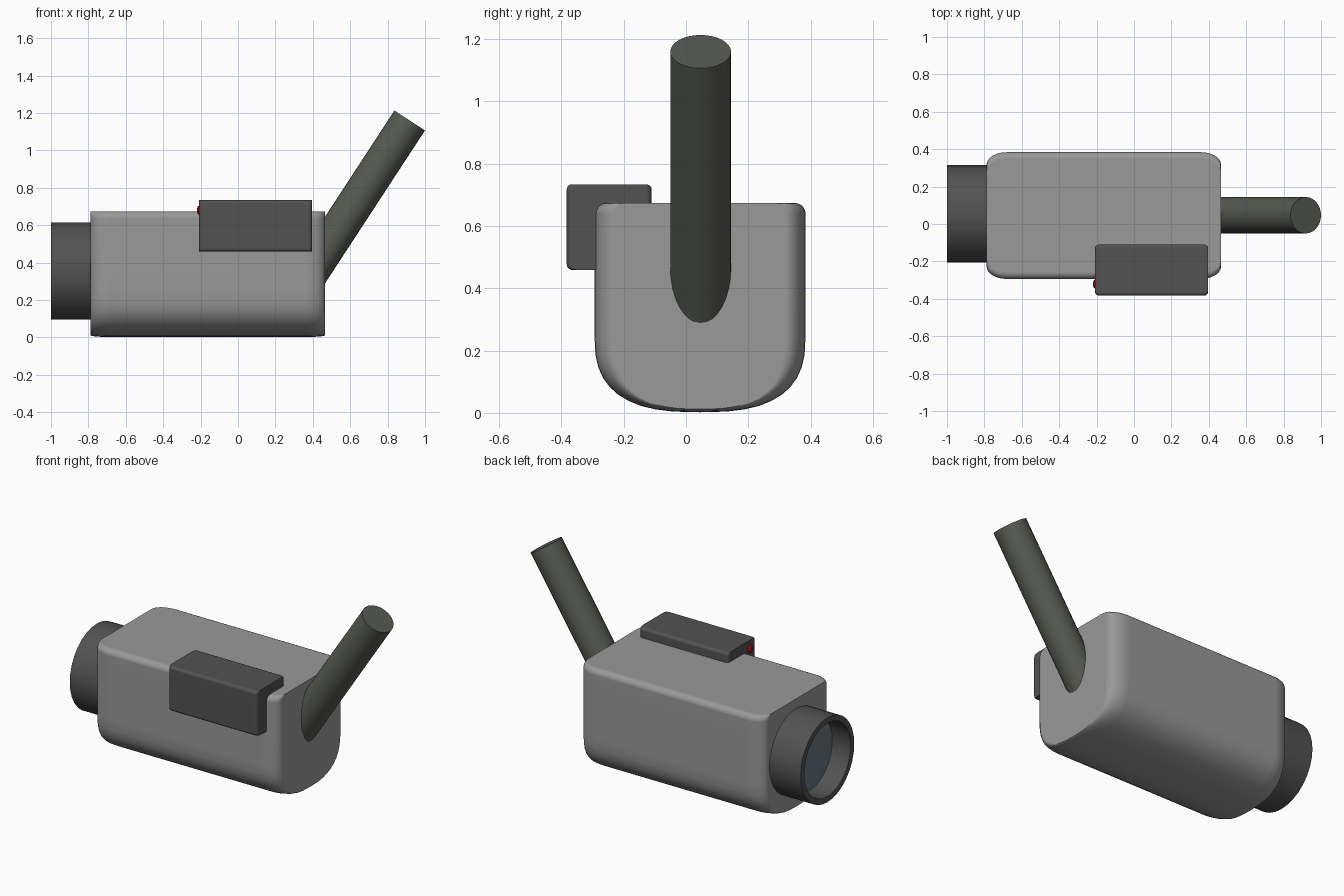
import bpy, bmesh
from math import sin, cos, pi, radians
from mathutils import Vector

if "Cube" in bpy.data.objects:
    bpy.data.objects.remove(bpy.data.objects["Cube"])


def material(name, rgb):
    m = bpy.data.materials.new(name)
    m.diffuse_color = (*rgb, 1)
    m.use_nodes = True
    m.node_tree.nodes["Principled BSDF"].inputs["Base Color"].default_value = m.diffuse_color
    return m


BODY = material("body_grey", (0.32, 0.32, 0.32))
DARK = material("dark_grey", (0.085, 0.085, 0.085))
OLIVE = material("handle_grey", (0.095, 0.102, 0.085))
GLASS = material("glass_blue", (0.14, 0.19, 0.23))
RED = material("red", (0.6, 0.0, 0.01))


def finish(name, bm, mat, angle=35):
    bmesh.ops.recalc_face_normals(bm, faces=bm.faces)
    me = bpy.data.meshes.new(name)
    bm.to_mesh(me)
    bm.free()
    ob = bpy.data.objects.new(name, me)
    bpy.context.collection.objects.link(ob)
    me.materials.append(mat)
    bpy.ops.object.select_all(action='DESELECT')
    bpy.context.view_layer.objects.active = ob
    ob.select_set(True)
    bpy.ops.object.shade_smooth_by_angle(angle=radians(angle))
    ob.modifiers.new("weighted", 'WEIGHTED_NORMAL').keep_sharp = True
    return ob


def bridge(bm, a, b):
    for i in range(len(a)):
        j = (i + 1) % len(a)
        bm.faces.new((a[i], a[j], b[j], b[i]))


def arc(cy, cz, r, a0, a1, n=5):
    return [(cy + r * cos(radians(a0 + (a1 - a0) * i / n)),
             cz + r * sin(radians(a0 + (a1 - a0) * i / n))) for i in range(n + 1)]


def loft(name, mat, x0, x1, yc, w, rx, ry, section, n=6):
    """Sweep section(half_width, inset) along x, rounding the plan corners."""
    steps = [(rx * (1 - cos(pi / 2 * i / n)), ry * (1 - sin(pi / 2 * i / n)))
             for i in range(n + 1)]
    stations = [(x0 + d, s) for d, s in steps] + [(x1 - d, s) for d, s in reversed(steps)]
    bm = bmesh.new()
    rings = [[bm.verts.new((x, yc + y, z)) for y, z in section(w - s, s)]
             for x, s in stations]
    for a, b in zip(rings, rings[1:]):
        bridge(bm, a, b)
    bm.faces.new(rings[0])
    bm.faces.new(rings[-1])
    return finish(name, bm, mat)


def body_section(w, inset):
    # small rounded top corners, full curved belly
    r, top, zc, n = 0.035, 0.674, 0.25, 20
    h, e = zc - 0.002 - 0.15 * inset, 2 / 2.7
    pts = arc(w - r, top - r, r, 0, 90) + arc(r - w, top - r, r, 90, 180)
    for i in range(n + 1):
        t = pi * i / n
        c, s = cos(t), sin(t)
        pts.append((-w * abs(c) ** e * (1 if c > 0 else -1), zc - h * max(s, 0) ** e))
    return pts


def finder_section(w, inset):
    r, lo, hi = 0.018, 0.459, 0.734
    return (arc(w - r, hi - r, r, 0, 90) + arc(r - w, hi - r, r, 90, 180)
            + arc(r - w, lo + r, r, 180, 270) + arc(w - r, lo + r, r, 270, 360))


def lathe(name, mat, origin, axis, profile, sides=32):
    """Revolve (distance, radius) points about an axis; radius 0 closes a tip."""
    q = Vector(axis).to_track_quat('Z', 'Y')
    bm = bmesh.new()
    rings = []
    for d, r in profile:
        rings.append([bm.verts.new(Vector(origin) + q @ Vector(
            (r * cos(2 * pi * i / sides), r * sin(2 * pi * i / sides), d)))
            for i in range(sides)])
    for a, b in zip(rings, rings[1:]):
        bridge(bm, a, b)
    bm.faces.new(rings[0])
    bm.faces.new(rings[-1])
    bmesh.ops.remove_doubles(bm, verts=bm.verts, dist=1e-5)
    return finish(name, bm, mat)


# Main housing and the side viewfinder box
loft("body", BODY, -0.788, 0.465, 0.045, 0.339, 0.11, 0.065, body_section)
loft("viewfinder", DARK, -0.208, 0.396, -0.2465, 0.1365, 0.022, 0.018, finder_section)

# Lens barrel (hollow) and recessed glass
lens = (-1.0, 0.055, 0.355)
lathe("lens_barrel", DARK, lens, (1, 0, 0),
      [(0.24, 0.26), (0, 0.26), (0, 0.225), (0.16, 0.225)])
lathe("lens_glass", GLASS, lens, (1, 0, 0),
      [(0.155, 0.226), (0.125, 0.226), (0.112, 0.16), (0.105, 0.08), (0.103, 0.01)])

# Slanted handle
tip, axis = Vector((0.918, 0.047, 1.16)), Vector((0.547, 0, 0.837)).normalized()
lathe("handle", OLIVE, tip, axis, [(-1.03, 0.0975), (0, 0.0975)])

# Red indicator light on the viewfinder
lathe("indicator_light", RED, (-0.2, -0.322, 0.68), (-1, 0, 0),
      [(-0.005, 0.024), (0.01, 0.024), (0.016, 0.018), (0.019, 0.008)], 16)
